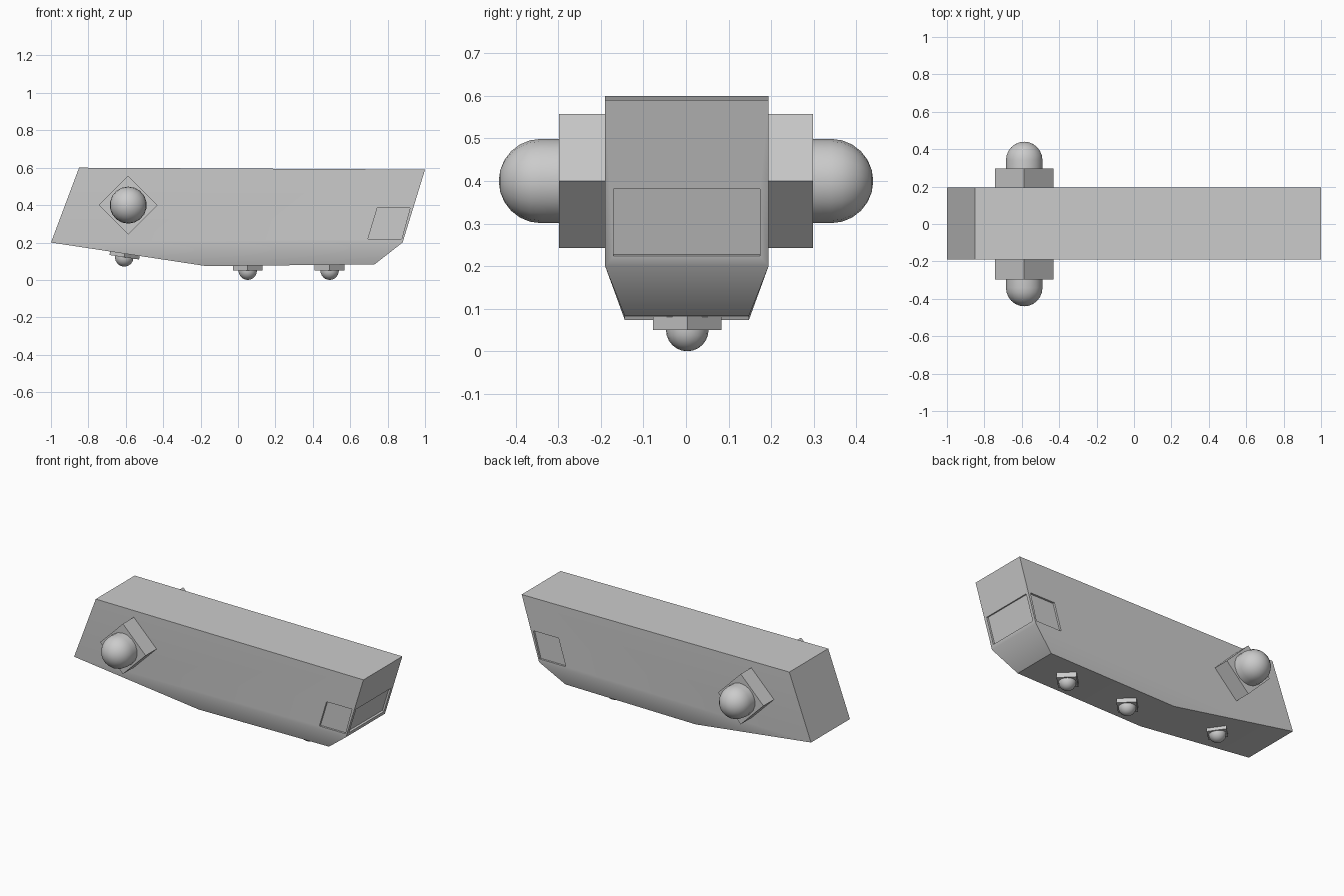
import bpy, bmesh, math
from mathutils import Matrix, Vector

cube = bpy.data.objects.get("Cube")
if cube:
    bpy.data.objects.remove(cube, do_unlink=True)

grey = bpy.data.materials.new("hull_grey")
grey.use_nodes = True
GREY = (0.6, 0.6, 0.6, 1)
grey.diffuse_color = GREY
grey.node_tree.nodes["Principled BSDF"].inputs["Base Color"].default_value = GREY


def make(name, bm):
    """Turn a bmesh into a linked grey object."""
    bmesh.ops.recalc_face_normals(bm, faces=bm.faces)
    mesh = bpy.data.meshes.new(name)
    bm.to_mesh(mesh)
    bm.free()
    mesh.materials.append(grey)
    obj = bpy.data.objects.new(name, mesh)
    bpy.context.collection.objects.link(obj)
    return obj


def smooth(obj, degrees):
    bpy.ops.object.select_all(action='DESELECT')
    obj.select_set(True)
    bpy.context.view_layer.objects.active = obj
    bpy.ops.object.shade_smooth_by_angle(angle=math.radians(degrees))


def prism(name, outline, y0, y1):
    """Extrude an x-z outline along y."""
    bm = bmesh.new()
    face = bm.faces.new([bm.verts.new((x, y0, z)) for x, z in outline])
    top = bmesh.ops.extrude_face_region(bm, geom=[face])["geom"]
    bmesh.ops.translate(bm, vec=(0, y1 - y0, 0),
                        verts=[v for v in top if isinstance(v, bmesh.types.BMVert)])
    return make(name, bm)


# Hull: profile points as x, z, half width
WIDE, NARROW = 0.192, 0.146
profile = [(-1, 0.2, WIDE), (-0.85, 0.6, WIDE), (1, 0.59, WIDE), (0.88, 0.2, WIDE),
           (0.73, 0.083, NARROW), (-0.17, 0.074, NARROW)]
bm = bmesh.new()
sides = [[bm.verts.new((x, s * w + 0.002, z)) for x, z, w in profile] for s in (-1, 1)]
for row in sides:
    bm.faces.new(row[:4])
    bm.faces.new([row[0], row[3], row[4], row[5]])
a, b = sides
for i in range(len(profile)):
    j = (i + 1) % len(profile)
    bm.faces.new([a[i], a[j], b[j], b[i]])
hull = make("hull", bm)

# Shallow recessed panels: one on the slanted end, one on each side
DEPTH = 0.012
low, high = Vector((0.88, 0.2)), Vector((1, 0.59))
slope = (high - low).normalized()
out = Vector((slope.y, -slope.x))
p, q = low.lerp(high, 0.06), low.lerp(high, 0.465)
cutters = [prism("end_panel_cutter", [p - out * DEPTH, q - out * DEPTH,
                                      q + out * 0.05, p + out * 0.05], -0.17, 0.174)]
side_panel = [(0.695, 0.22), (0.745, 0.385), (0.92, 0.385), (0.875, 0.22)]
for s in (-1, 1):
    cutters.append(prism("side_panel_cutter", side_panel,
                         s * (WIDE - DEPTH) + 0.002, s * 0.25))
bpy.context.view_layer.objects.active = hull
for cutter in cutters:
    cutter.hide_render = True
    mod = hull.modifiers.new("panel", 'BOOLEAN')
    mod.operation, mod.solver, mod.object = 'DIFFERENCE', 'EXACT', cutter
    bpy.ops.object.modifier_apply(modifier=mod.name)
    bpy.data.objects.remove(cutter, do_unlink=True)
smooth(hull, 37)


def mount(name, place, half_diagonal, thickness, radius, shaft):
    """Diamond block with a round dome, pointing along local z."""
    embed = 0.02
    bm = bmesh.new()
    bmesh.ops.create_cone(bm, cap_ends=True, segments=4, radius1=half_diagonal,
                          radius2=half_diagonal, depth=thickness + embed,
                          matrix=Matrix.Translation((0, 0, (thickness - embed) / 2)))
    bm.transform(place)
    make(name + "_block", bm)

    bm = bmesh.new()
    bmesh.ops.create_uvsphere(bm, u_segments=18, v_segments=12, radius=radius)
    bmesh.ops.delete(bm, geom=[v for v in bm.verts if v.co.z < -0.0001], context='VERTS')
    rim = [e for e in bm.edges if e.is_boundary]
    skirt = bmesh.ops.extrude_edge_only(bm, edges=rim)["geom"]
    bmesh.ops.translate(bm, vec=(0, 0, -shaft - 0.01),
                        verts=[v for v in skirt if isinstance(v, bmesh.types.BMVert)])
    bm.transform(place @ Matrix.Translation((0, 0, thickness + shaft)))
    smooth(make(name + "_dome", bm), 40)


# Large domes on both sides
for s, label in ((-1, "front"), (1, "back")):
    mount(label + "_side", Matrix.Translation((-0.587, s * 0.192, 0.4))
          @ Matrix.Rotation(-s * math.pi / 2, 4, 'X'), 0.157, 0.106, 0.099, 0.043)

# Small domes under the belly, the last one tilted with the sloping underside
for label, x, z, tilt, thick in (("belly_mid", 0.052, 0.08, 0, 0.03),
                                 ("belly_left", 0.49, 0.08, 0, 0.03),
                                 ("belly_right", -0.605, 0.141, 0.151, 0.02)):
    mount(label, Matrix.Translation((x, 0.003, z)) @ Matrix.Rotation(tilt, 4, 'Y')
          @ Matrix.Rotation(math.pi, 4, 'X'), 0.08, thick, 0.05, 0)
